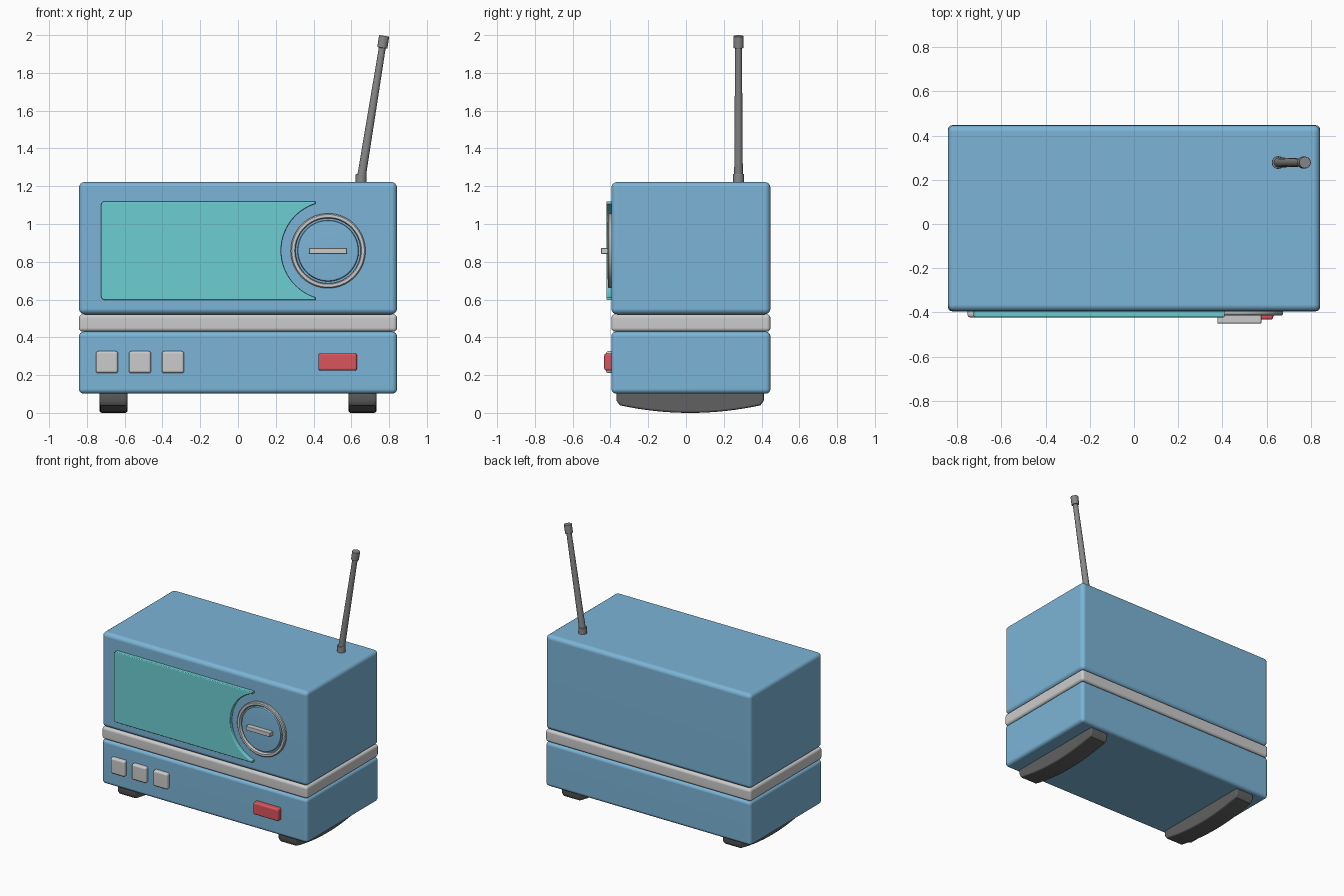
import bpy, bmesh, math
from mathutils import Vector

if "Cube" in bpy.data.objects:
    bpy.data.objects.remove(bpy.data.objects["Cube"])

FRONT, BACK = -0.395, 0.447
KX, KZ = 0.477, 0.858          # dial centre


def material(name, rgb):
    m = bpy.data.materials.new(name)
    m.diffuse_color = (*rgb, 1)
    m.use_nodes = True
    m.node_tree.nodes["Principled BSDF"].inputs["Base Color"].default_value = m.diffuse_color
    return m


BLUE = material("blue_shell", (0.20, 0.46, 0.68))
TEAL = material("teal_panel", (0.15, 0.62, 0.65))
RED = material("red_button", (0.70, 0.09, 0.11))
DARK = material("dark_rubber", (0.12, 0.12, 0.12))
METAL = material("antenna_metal", (0.25, 0.25, 0.25))


def finish(name, bm, mat=None, angle=40):
    bmesh.ops.recalc_face_normals(bm, faces=bm.faces)
    me = bpy.data.meshes.new(name)
    bm.to_mesh(me)
    bm.free()
    ob = bpy.data.objects.new(name, me)
    bpy.context.collection.objects.link(ob)
    if mat:
        me.materials.append(mat)
    bpy.ops.object.select_all(action='DESELECT')
    ob.select_set(True)
    bpy.context.view_layer.objects.active = ob
    bpy.ops.object.shade_smooth_by_angle(angle=math.radians(angle))
    wn = ob.modifiers.new("weighted_normals", 'WEIGHTED_NORMAL')
    wn.keep_sharp = True
    return ob


def bevel(bm, edges, width, segs=4):
    bmesh.ops.bevel(bm, geom=edges, offset=width, offset_type='OFFSET', segments=segs,
                    profile=0.5, affect='EDGES', clamp_overlap=True)


def box(name, x0, x1, y0, y1, z0, z1, r, mat=None):
    bm = bmesh.new()
    bmesh.ops.create_cube(bm, size=1)
    for v in bm.verts:
        v.co = Vector(((x0 + x1) / 2 + v.co.x * (x1 - x0),
                       (y0 + y1) / 2 + v.co.y * (y1 - y0),
                       (z0 + z1) / 2 + v.co.z * (z1 - z0)))
    bevel(bm, bm.edges[:], r)
    return finish(name, bm, mat)


def prism(points, push):
    bm = bmesh.new()
    face = bm.faces.new([bm.verts.new(p) for p in points])
    ext = bmesh.ops.extrude_face_region(bm, geom=[face])
    bmesh.ops.translate(bm, vec=push, verts=[g for g in ext['geom'] if isinstance(g, bmesh.types.BMVert)])
    bmesh.ops.recalc_face_normals(bm, faces=bm.faces)
    return bm


def lathe(name, profile, mat=None, steps=64):
    """Spin (radius, y) points around the dial axis."""
    bm = bmesh.new()
    vs = [bm.verts.new((KX + r, y, KZ)) for r, y in profile]
    es = [bm.edges.new(p) for p in zip(vs, vs[1:])]
    bmesh.ops.spin(bm, geom=vs + es, cent=(KX, 0, KZ), axis=(0, 1, 0),
                   angle=math.tau, steps=steps, use_duplicate=False)
    bmesh.ops.remove_doubles(bm, verts=bm.verts, dist=1e-5)
    return finish(name, bm, mat)


def rod(name, a, b, r0, r1, rim=0.0, sides=16):
    a, b = Vector(a), Vector(b)
    bm = bmesh.new()
    bmesh.ops.create_cone(bm, cap_ends=True, segments=sides, radius1=r0, radius2=r1, depth=(b - a).length)
    if rim:
        bevel(bm, [e for e in bm.edges if any(len(f.verts) > 4 for f in e.link_faces)], rim, 2)
    q = (b - a).to_track_quat('Z', 'Y')
    for v in bm.verts:
        v.co = q @ v.co + (a + b) / 2
    return finish(name, bm, METAL, 50)


# Shell and band
box("upper_body", -0.842, 0.842, FRONT, BACK, 0.522, 1.222, 0.03, BLUE)
box("middle_band", -0.842, 0.842, FRONT, BACK, 0.430, 0.522, 0.02)
box("lower_body", -0.842, 0.842, FRONT, BACK, 0.102, 0.430, 0.025, BLUE)

# Front panel with a round bite for the dial
R, right = 0.26, 0.41
cx = 0.488
half = math.acos((cx - right) / R)
pts = [(right, 1.12), (-0.725, 1.12), (-0.725, 0.598), (right, 0.598)]
for i in range(33):
    t = -half + 2 * half * i / 32
    pts.append((cx - R * math.cos(t), 0.859 + R * math.sin(t)))
bm = prism([(x, -0.38, z) for x, z in pts], (0, -0.042, 0))
bevel(bm, [e for e in bm.edges if all(v.co.x < -0.7 for v in e.verts)
           and abs(e.verts[0].co.y - e.verts[1].co.y) > 0.01], 0.02)
bevel(bm, [e for e in bm.edges if all(v.co.y < -0.42 for v in e.verts)], 0.006, 3)
finish("front_panel", bm, TEAL)

# Dial: ring, disc and grip
lathe("dial_ring", [(0.172, -0.385), (0.172, -0.408), (0.177, -0.414), (0.192, -0.414),
                    (0.198, -0.408), (0.198, -0.385), (0.172, -0.385)])
lathe("dial_disc", [(0, -0.385), (0.162, -0.385), (0.162, -0.404), (0.159, -0.411),
                    (0.151, -0.415), (0, -0.415)], BLUE)
box("dial_grip", 0.377, 0.576, -0.45, -0.40, 0.842, 0.873, 0.004)

# Buttons
for i in range(3):
    x = -0.694 + i * 0.175
    box(f"square_button_{i + 1}", x - 0.059, x + 0.059, -0.423, -0.37, 0.210, 0.327, 0.014)
box("red_button", 0.425, 0.63, -0.433, -0.37, 0.224, 0.315, 0.012, RED)

# Feet: rocker-shaped runners
for side, s in (("left", -1), ("right", 1)):
    prof = [(-0.368, 0.11), (-0.368, 0.065)]
    for i in range(17):
        y = -0.35 + 0.744 * i / 16
        prof.append((y, 0.04 * ((y - 0.022) / 0.372) ** 2))
    prof += [(0.412, 0.065), (0.412, 0.11)]
    bm = prism([(s * 0.585, y, z) for y, z in prof], (s * 0.148, 0, 0))
    rim = [e for e in bm.edges if abs(e.verts[0].co.x - e.verts[1].co.x) < 1e-4
           and min(v.co.z for v in e.verts) < 0.1]
    bevel(bm, rim, 0.012, 3)
    finish(f"{side}_foot", bm, DARK)

# Antenna
rod("antenna_base", (0.652, 0.278, 1.21), (0.652, 0.278, 1.266), 0.029, 0.029, 0.004)
base, top = Vector((0.652, 0.278, 1.24)), Vector((0.774, 0.278, 1.996))
neck = base.lerp(top, 0.915)
rod("antenna_rod", base, neck + (top - base) * 0.02, 0.023, 0.018)
rod("antenna_tip", neck, top, 0.027, 0.027, 0.004)
